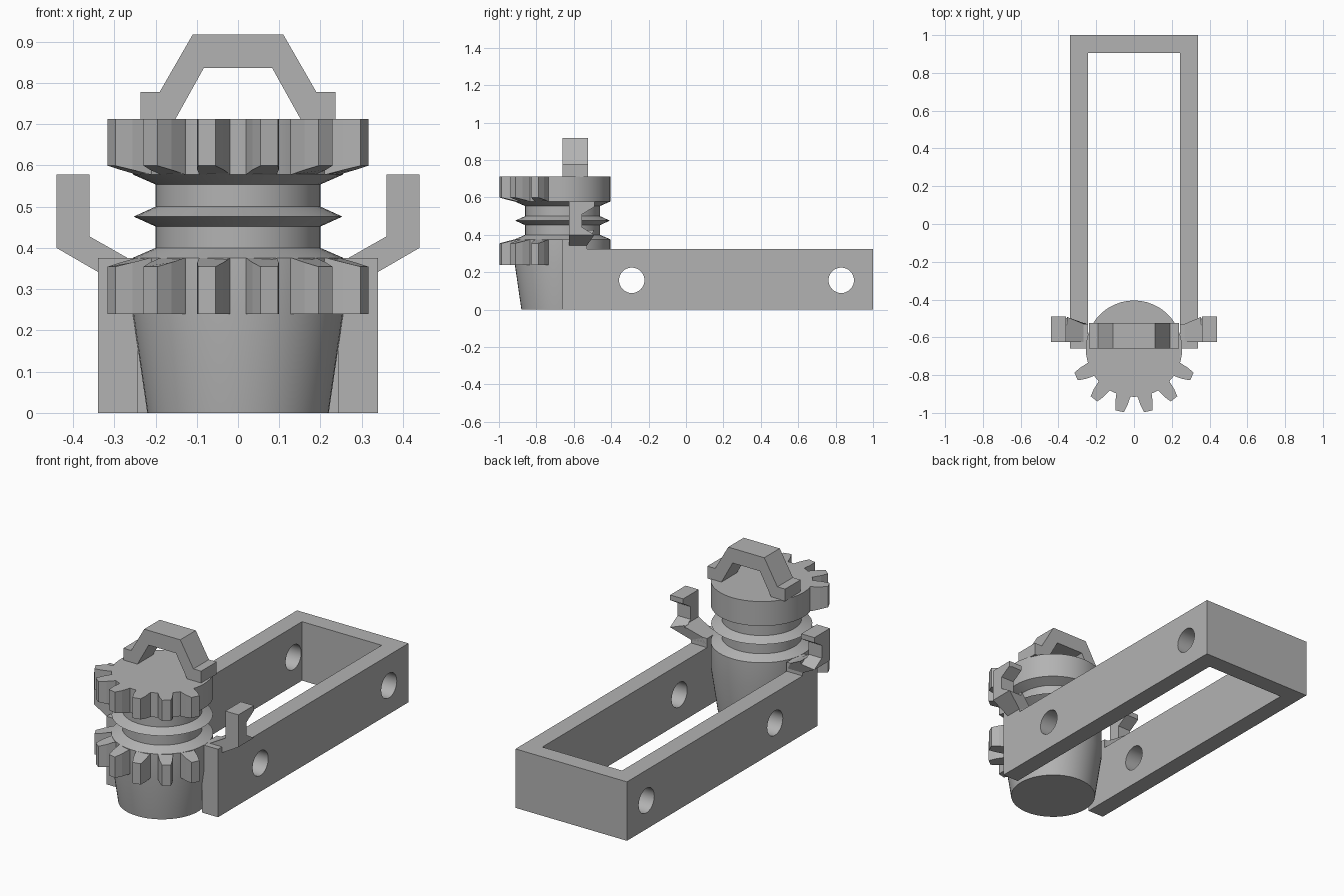
import bpy, bmesh, math
from mathutils import Vector

if "Cube" in bpy.data.objects:
    bpy.data.objects.remove(bpy.data.objects["Cube"], do_unlink=True)

grey = bpy.data.materials.new("plain grey")
grey.use_nodes = True
COLOUR = (0.45, 0.45, 0.45, 1)
grey.diffuse_color = COLOUR
grey.node_tree.nodes["Principled BSDF"].inputs["Base Color"].default_value = COLOUR

AXIS_Y = -0.66  # centre line of the spool


def finish(name, bm):
    bmesh.ops.recalc_face_normals(bm, faces=bm.faces)
    mesh = bpy.data.meshes.new(name)
    bm.to_mesh(mesh)
    bm.free()
    mesh.materials.append(grey)
    obj = bpy.data.objects.new(name, mesh)
    bpy.context.collection.objects.link(obj)
    return obj


def loft(name, start, end):
    """Solid between two matching outlines."""
    bm = bmesh.new()
    a = [bm.verts.new(p) for p in start]
    b = [bm.verts.new(p) for p in end]
    bm.faces.new(a)
    bm.faces.new(b)
    for i in range(len(a)):
        j = (i + 1) % len(a)
        bm.faces.new((a[i], a[j], b[j], b[i]))
    return finish(name, bm)


def along_x(name, pts, x0, x1):
    return loft(name, [(x0, y, z) for y, z in pts], [(x1, y, z) for y, z in pts])


def along_y(name, pts, y0, y1):
    return loft(name, [(x, y0, z) for x, z in pts], [(x, y1, z) for x, z in pts])


def cut(obj, cutter):
    cutter.hide_render = True
    cutter.hide_set(True)
    mod = obj.modifiers.new("cut", "BOOLEAN")
    mod.operation = "DIFFERENCE"
    mod.solver = "EXACT"
    mod.object = cutter
    bpy.context.view_layer.objects.active = obj
    bpy.ops.object.modifier_apply(modifier=mod.name)
    bpy.data.objects.remove(cutter, do_unlink=True)


# U-shaped frame, open at the front, with pin holes through both sides
outline = [(-0.34, -0.66), (-0.34, 1), (0.34, 1), (0.34, -0.66),
           (0.243, -0.66), (0.243, 0.905), (-0.243, 0.905), (-0.243, -0.66)]
frame = loft("frame", [(x, y, 0) for x, y in outline], [(x, y, 0.325) for x, y in outline])
for y in (-0.29, 0.83):
    hole = [(y + 0.068 * math.cos(a), 0.157 + 0.068 * math.sin(a))
            for a in (math.tau * i / 32 for i in range(32))]
    cut(frame, along_x("hole_cutter", hole, -0.5, 0.5))

# Spool: tapered cup, two gear bodies, shaft and a sharp ring, turned from one profile
profile = [(0, 0), (0.22, 0), (0.255, 0.24), (0.255, 0.376), (0.2, 0.4), (0.2, 0.452),
           (0.253, 0.476), (0.2, 0.5), (0.2, 0.554), (0.255, 0.578), (0.255, 0.713), (0, 0.713)]
bm = bmesh.new()
verts = [bm.verts.new((r, AXIS_Y, z)) for r, z in profile]
edges = [bm.edges.new(pair) for pair in zip(verts, verts[1:])]
bmesh.ops.spin(bm, geom=verts + edges, cent=(0, AXIS_Y, 0), axis=(0, 0, 1),
               angle=math.tau, steps=48)
bmesh.ops.remove_doubles(bm, verts=bm.verts, dist=0.0005)
spool = finish("spool", bm)

# Gear teeth on the front half; the edge facing the shaft slopes away outwards
tooth = [(0.235, -0.038), (0.255, -0.038), (0.3, -0.033), (0.34, -0.022),
         (0.34, 0.022), (0.3, 0.033), (0.255, 0.038), (0.235, 0.038)]


def gear_teeth(name, flat_z, slope_z, rise):
    for n in range(6):
        a = math.tau / 14 * (n - 2.5) - math.pi / 2
        out, side = Vector((math.cos(a), math.sin(a), 0)), Vector((-math.sin(a), math.cos(a), 0))
        plan = [(out * r + side * s + Vector((0, AXIS_Y, 0)), max(0, r - 0.255)) for r, s in tooth]
        loft(f"{name}_{n + 1}", [p + Vector((0, 0, flat_z)) for p, d in plan],
             [p + Vector((0, 0, slope_z + rise * d)) for p, d in plan])


gear_teeth("lower_gear_tooth", 0.24, 0.376, -0.25)
gear_teeth("upper_gear_tooth", 0.713, 0.578, 0.25)

# Handle on top of the spool
half = [(0.153, 0.71), (0.237, 0.71), (0.237, 0.778), (0.19, 0.778), (0.11, 0.917)]
arch = half + [(-x, z) for x, z in reversed(half)] + [(-0.083, 0.836), (0.083, 0.836)]
along_y("handle", arch, -0.66, -0.525)

# Raised frame ends carrying a bent hook on each side
arm = [(0.36, 0.578), (0.44, 0.578), (0.44, 0.4), (0.34, 0.342), (0.25, 0.342),
       (0.265, 0.374), (0.36, 0.428)]
notch = [(-0.555, 0.44), (-0.555, 0.51), (-0.485, 0.553), (-0.485, 0.397)]
for label, s in (("left", 1), ("right", -1)):
    along_y(f"{label}_raised_end",
            [(s * x, z) for x, z in ((0.243, 0.32), (0.34, 0.32), (0.34, 0.375), (0.243, 0.375))],
            -0.66, -0.53)
    hook = loft(f"{label}_hook", [(s * x, -0.625, z) for x, z in arm],
                [(s * x, -0.49 if x > 0.35 else -0.53, z) for x, z in arm])
    cut(hook, along_x("notch_cutter", notch, s * 0.355, s * 0.5))

# Smooth round surfaces, keep edges sharp
for obj in bpy.context.selected_objects:
    obj.select_set(False)
for obj in (spool, frame):
    obj.select_set(True)
bpy.context.view_layer.objects.active = spool
bpy.ops.object.shade_smooth_by_angle(angle=math.radians(20))
